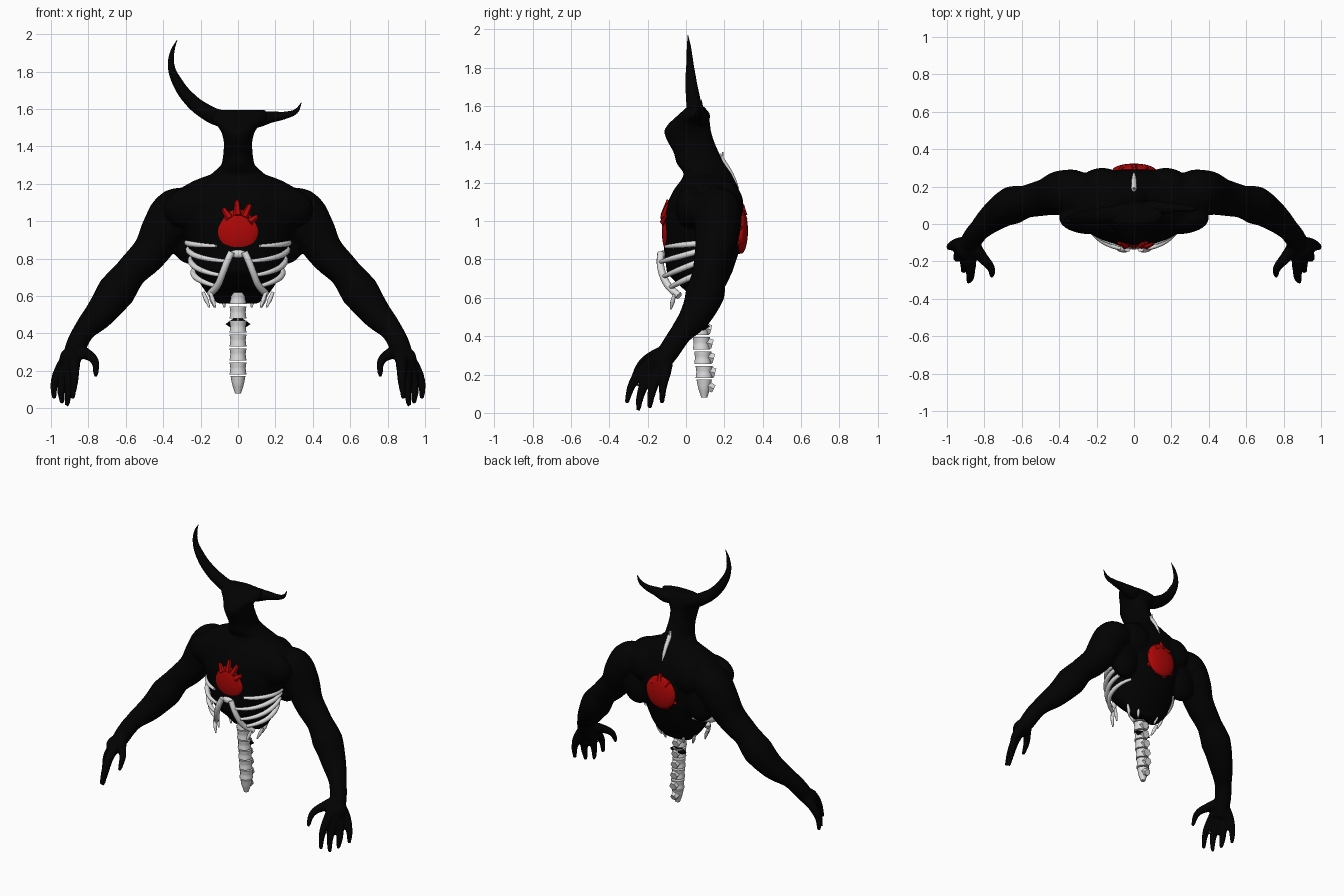
import bpy, bmesh, math
from mathutils import Vector

old = bpy.data.objects.get("Cube")
if old:
    bpy.data.objects.remove(old)


def material(name, color):
    m = bpy.data.materials.new(name)
    m.use_nodes = True
    m.diffuse_color = (*color, 1)
    bsdf = m.node_tree.nodes["Principled BSDF"]
    bsdf.inputs["Base Color"].default_value = (*color, 1)
    bsdf.inputs["Roughness"].default_value = .9
    return m


SKIN = material("black skin", (.0005, .0005, .0005))
BONE = material("pale bone", (.72, .72, .72))
RED = material("heart red", (.43, .002, .002))


def select(objs):
    bpy.ops.object.select_all(action='DESELECT')
    for o in objs:
        o.select_set(True)
    bpy.context.view_layer.objects.active = objs[0]


def add(name, data, mat):
    data.materials.append(mat)
    ob = bpy.data.objects.new(name, data)
    bpy.context.collection.objects.link(ob)
    return ob


def tube(name, points, mat, sides=3):
    """Smooth tapering tube through (x, y, z, radius) points."""
    cu = bpy.data.curves.new(name, 'CURVE')
    cu.dimensions = '3D'
    cu.bevel_depth, cu.bevel_resolution = 1, sides
    cu.resolution_u, cu.use_fill_caps = 5, True
    sp = cu.splines.new('BEZIER')
    sp.bezier_points.add(len(points) - 1)
    for bp, p in zip(sp.bezier_points, points):
        bp.co, bp.radius = p[:3], p[3]
        bp.handle_left_type = bp.handle_right_type = 'AUTO'
    ob = add(name, cu, mat)
    select([ob])
    bpy.ops.object.convert(target='MESH')
    ob = bpy.context.object
    bpy.ops.object.shade_smooth_by_angle(angle=math.radians(50))
    return ob


def join(name, objs):
    select(objs)
    bpy.ops.object.join()
    objs[0].name = name
    return objs[0]


def section(rings, z):
    """Interpolate (half width, front y, back y) at a height."""
    z = min(max(z, rings[0][0]), rings[-1][0])
    for a, b in zip(rings, rings[1:]):
        if z <= b[0]:
            return Vector(a[1:]).lerp(Vector(b[1:]), (z - a[0]) / (b[0] - a[0]))


def on_section(rings, z, angle):
    """Point on the section; angle zero faces the front, grows to +x."""
    w, f, b = section(rings, z)
    return (w * math.sin(angle), (f + b) / 2 - (b - f) / 2 * math.cos(angle), z)


def front_point(rings, x, z):
    return on_section(rings, z, math.asin(x / section(rings, z)[0]))


def loft(name, rings, mat, steps=60, sides=32):
    bm = bmesh.new()
    lo, hi = rings[0][0], rings[-1][0]
    loops = [[bm.verts.new(on_section(rings, lo + (hi - lo) * i / steps, math.tau * k / sides))
              for k in range(sides)] for i in range(steps + 1)]
    for a, b in zip(loops, loops[1:]):
        for k in range(sides):
            j = (k + 1) % sides
            bm.faces.new((a[k], a[j], b[j], b[k]))
    bm.faces.new(loops[0][::-1])
    bm.faces.new(loops[-1])
    bmesh.ops.recalc_face_normals(bm, faces=bm.faces)
    me = bpy.data.meshes.new(name)
    bm.to_mesh(me)
    bm.free()
    return add(name, me, mat)


def ball(name, loc, scale, mat):
    bpy.ops.mesh.primitive_uv_sphere_add(segments=32, ring_count=16, location=loc)
    ob = bpy.context.object
    ob.name, ob.scale = name, scale
    ob.data.materials.append(mat)
    ob.data.shade_smooth()
    return ob


# Torso, neck and head in one loft, flaring out at the brow into the horns
TORSO = [(.56, .11, .06, .15), (.61, .165, .03, .175), (.66, .2, -.03, .205),
         (.73, .23, -.1, .24), (.85, .262, -.115, .28), (1, .32, -.118, .3),
         (1.1, .35, -.095, .29), (1.17, .32, -.06, .275), (1.22, .23, -.02, .25),
         (1.25, .145, -.01, .235), (1.3, .088, -.05, .2), (1.36, .078, -.065, .17),
         (1.42, .075, -.1, .145), (1.47, .085, -.118, .13), (1.51, .11, -.09, .125),
         (1.55, .16, -.045, .12), (1.595, .15, .005, .1)]
parts = [loft("torso", TORSO, SKIN)]

# Arms and hands
ARM = [(.24, .15, 1.06, .11), (.33, .165, 1.05, .127), (.395, .165, .96, .12),
       (.465, .145, .84, .1), (.575, .12, .725, .087), (.65, .1, .625, .103),
       (.735, .05, .51, .083), (.825, -.03, .41, .058), (.87, -.09, .32, .056),
       (.895, -.15, .23, .045)]
DIGITS = [((.81, -.18, .29), (.765, -.235, .25), (.76, -.28, .17)),
          ((.875, -.22, .23), (.875, -.28, .15), (.885, -.31, .05)),
          ((.9, -.19, .2), (.905, -.235, .1), (.915, -.25, .01)),
          ((.925, -.15, .2), (.945, -.18, .1), (.94, -.19, .025)),
          ((.945, -.105, .22), (.98, -.12, .14), (.985, -.125, .05))]
# Muscle masses that blend chest, shoulder and back
MASSES = [("shoulder_blade", (.17, .2, 1.08), (.13, .1, .13)),
          ("rear_shoulder", (.38, .185, 1), (.1, .085, .13)),
          ("pectoral", (.23, .03, 1.07), (.17, .085, .115)),
          ("side_muscle", (.25, .19, .93), (.12, .075, .16)),
          ("palm", (.91, -.13, .26), (.045, .06, .06))]
for s in (-1, 1):
    flip = lambda p, r: (s * p[0], p[1], p[2], r)
    parts.append(tube("arm", [flip(p, p[3]) for p in ARM], SKIN, 6))
    for name, (x, y, z), size in MASSES:
        parts.append(ball(name, (s * x, y, z), size, SKIN))
    for d in DIGITS:
        path = [(.87, -.1, .32), *d]
        parts.append(tube("finger", [flip(p, r) for p, r in zip(path, (.04, .031, .023, .013))], SKIN))

# Fuse the flesh into one smooth skin
body = join("body", parts)
mod = body.modifiers.new("fuse", 'REMESH')
mod.mode, mod.voxel_size, mod.use_smooth_shade = 'VOXEL', .009, True
mod = body.modifiers.new("soften", 'SMOOTH')
mod.factor, mod.iterations = .5, 5
select([body])
bpy.ops.object.convert(target='MESH')

# Horns: a long curved one and a short broken one
tube("right_horn", [(0, .05, 1.545, .046), (-.1, .05, 1.552, .046), (-.18, .045, 1.59, .042),
                    (-.26, .035, 1.655, .036), (-.325, .025, 1.745, .028),
                    (-.357, .02, 1.83, .018), (-.35, .015, 1.91, .011),
                    (-.325, .01, 1.97, .001)], SKIN, 5)
tube("left_horn", [(0, .06, 1.545, .046), (.1, .08, 1.545, .046), (.18, .085, 1.557, .03),
                   (.26, .085, 1.568, .019), (.31, .08, 1.588, .013), (.34, .08, 1.635, .001)], SKIN, 5)

# Rib cage
CAGE = [(.53, .12, -.04, .14), (.6, .185, -.085, .18), (.7, .234, -.13, .235),
        (.8, .256, -.142, .268), (.9, .275, -.115, .287), (1, .325, -.12, .3)]
ribs = []
for s in (-1, 1):
    # Ribs sweep round the sides and rise to the back
    for start, zf, zs in ((.45, .865, .885), (.24, .785, .845), (.34, .705, .785), (.5, .64, .72)):
        path = []
        for i in range(9):
            a = start + (2.3 - start) * i / 8
            z = zf + (zs - zf) * (1 - math.cos(a))
            path.append((*on_section(CAGE, z, s * a), .006 + .01 * math.sin(math.pi * (i + 1) / 10)))
        ribs.append(tube("rib", path, BONE))
    # Thick sloping margin either side of the open belly
    margin = ((.035, .835), (.06, .78), (.085, .715), (.108, .66), (.15, .61))
    ribs.append(tube("margin", [(*front_point(CAGE, s * x, z), .019) for x, z in margin], BONE))
    # Loose lower rib ends
    for x, y in ((.135, -.06), (.17, .02), (.14, .12), (.08, .15)):
        ribs.append(tube("rib_end", [(s * x * 1.1, y, .62, .009), (s * x, y - .01, .58, .012),
                                     (s * x * .9, y - .02, .54, .005)], BONE))
join("rib_cage", ribs)
ball("sternum", (0, -.118, .825), (.045, .018, .022), BONE)

# Hanging spine of separate drums with blocks behind
spine = []
for i in range(6):
    z, y = .213 + .075 * i, .095 - .007 * i
    spine.append(tube("vertebra", [(0, y, z - .032, .045), (0, y, z, .041), (0, y, z + .032, .045)], BONE, 4))
    spine.append(tube("process", [(0, y + .02, z + .005, .03), (0, y + .057, z - .005, .028)], BONE, 1))
spine.append(tube("tail_bone", [(0, .095, .173, .04), (0, .095, .13, .032), (0, .095, .08, .016)], BONE, 4))
spine.append(tube("tail_process", [(0, .115, .14, .028), (0, .145, .125, .024)], BONE, 1))
join("spine", spine)
bpy.ops.mesh.primitive_cone_add(vertices=4, radius1=.045, radius2=0, depth=.065,
                                location=(.035, .09, .45), rotation=(0, math.pi / 2, 0))
spur = bpy.context.object
spur.name = "spine_spur"
spur.data.materials.append(SKIN)
mirror = spur.modifiers.new("mirror", 'MIRROR')
mirror.mirror_object = body

# Thin bony ridge showing at the nape
ridge = [(0, section(TORSO, z)[2] - .002, z, r)
         for z, r in ((1.35, .006), (1.31, .016), (1.26, .014), (1.22, .012), (1.17, .004))]
nape = [tube("ridge", ridge, BONE),
        tube("nape_point", [(0, .185, 1.31, .014), (0, .192, 1.36, .004)], BONE, 1)]
join("nape_bone", nape)

# Heart bulging through chest and back, with torn edges lying on the skin
FRONT_TEARS = ((.6, .135), (1.1, .155), (1.6, .16), (2.2, .145))
BACK_TEARS = [(math.tau * k / 9 + .2, .118 + .009 * (k % 3)) for k in range(9)]
for name, y, turn, tears in (("front_heart", -.09, 0, FRONT_TEARS), ("back_heart", .287, math.pi, BACK_TEARS)):
    heart = [ball(name, (0, y, .95), (.115, .036, .12), RED)]
    for a, reach in tears:
        path = []
        for r, thick in ((.08, .024), (reach, .012)):
            x, z = r * .92 * math.cos(a), .95 + r * math.sin(a)
            lean = math.asin(x / section(TORSO, z)[0])
            path.append((*on_section(TORSO, z, turn + lean), thick))
        heart.append(tube("tear", path, RED, 1))
    join(name, heart)
